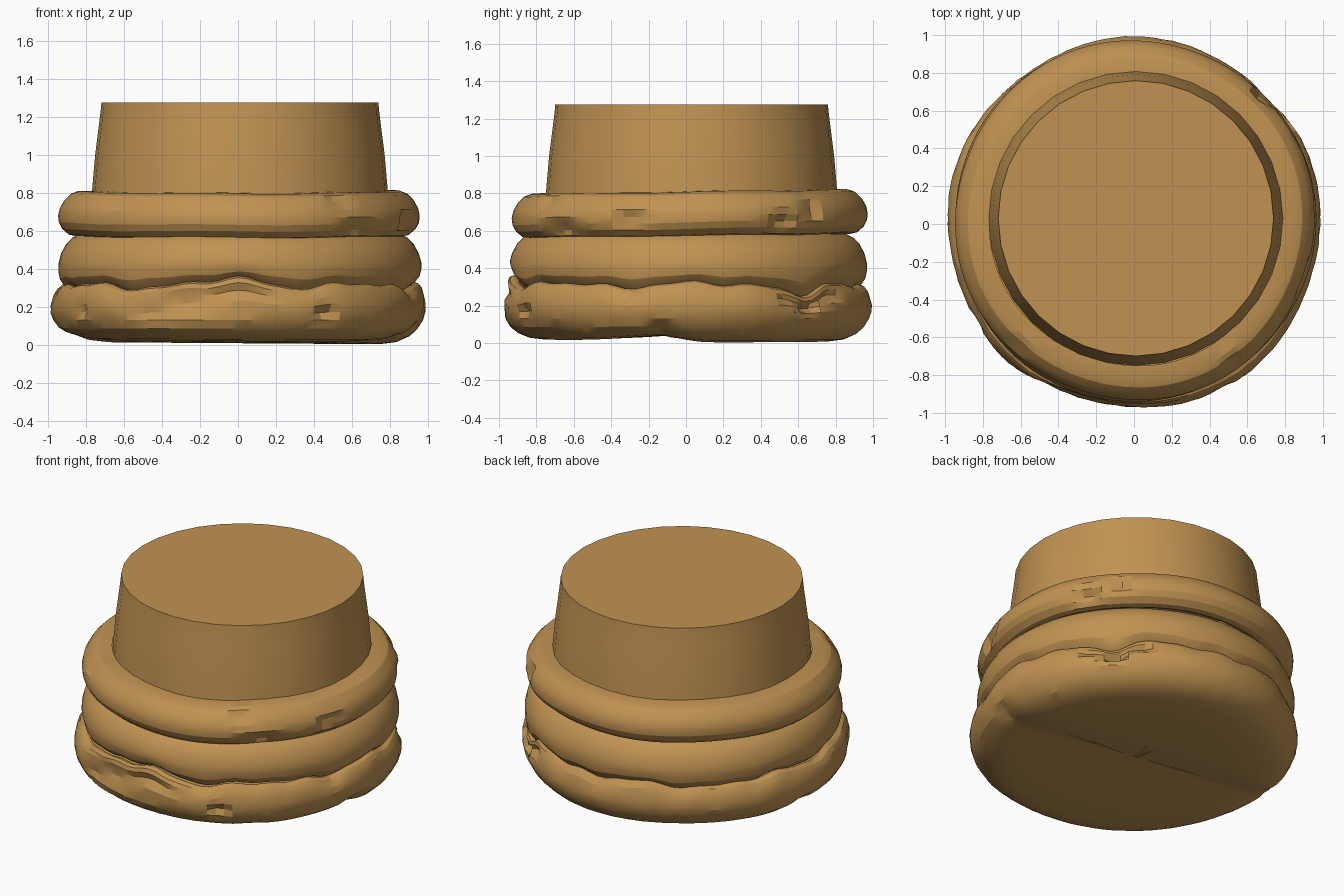
import bpy, bmesh, math, random
from math import sin, cos, radians, exp, pi

if "Cube" in bpy.data.objects:
    bpy.data.objects.remove(bpy.data.objects["Cube"])

random.seed(4)
stone = bpy.data.materials.new("tan stone")
stone.diffuse_color = (0.53, 0.29, 0.085, 1)
stone.use_nodes = True
stone.node_tree.nodes["Principled BSDF"].inputs["Base Color"].default_value = stone.diffuse_color


def gap(a, b):
    """Smallest difference of two angles."""
    return (a - b + pi) % (2 * pi) - pi


def lathe(name, rows, sides, centre, warp=None, cap_top=False, cap_bottom=False):
    """Spin (radius, z) rows round a centre; warp(angle, r, z) -> (r, z)."""
    bm = bmesh.new()
    rings = []
    for r, z in rows:
        ring = []
        for i in range(sides):
            a = 2 * pi * i / sides
            rr, zz = warp(a, r, z) if warp else (r, z)
            ring.append(bm.verts.new((centre[0] + rr * cos(a), centre[1] + rr * sin(a), zz)))
        rings.append(ring)
    for lo, hi in zip(rings, rings[1:]):
        for i in range(sides):
            j = (i + 1) % sides
            bm.faces.new((lo[i], lo[j], hi[j], hi[i]))
    for use, ring in ((cap_top, rings[-1]), (cap_bottom, rings[0][::-1])):
        if use:
            bm.faces.new(ring)
    mesh = bpy.data.meshes.new(name)
    bm.to_mesh(mesh)
    bm.free()
    ob = bpy.data.objects.new(name, mesh)
    bpy.context.collection.objects.link(ob)
    mesh.materials.append(stone)
    bpy.context.view_layer.objects.active = ob
    ob.select_set(True)
    bpy.ops.object.shade_smooth_by_angle(angle=radians(20))
    ob.select_set(False)
    return ob


def dented(a, z, dents):
    """Total depth of the chips at this angle and height."""
    return sum(d * exp(-(gap(a, radians(deg)) / radians(w)) ** 2 - ((z - zc) / h) ** 2)
               for deg, zc, w, h, d in dents)


def wave(a):
    """Height of the worn seam between the two lower rolls."""
    front = exp(-(gap(a, radians(-90)) / 0.22) ** 2)
    chip = exp(-(gap(a, radians(44)) / 0.16) ** 2)
    return (0.012 * sin(7 * a + 1) + 0.009 * sin(13 * a + 2) + 0.006 * sin(23 * a)
            + 0.035 * front - 0.05 * chip)


# chips as (angle, height, angular width, height width, depth)
low_dents = [(-108, 0.22, 14, 0.06, 0.055), (-118, 0.16, 7, 0.03, 0.03),
             (-88, 0.25, 10, 0.018, 0.03), (-62, 0.17, 3.5, 0.035, 0.05),
             (-148, 0.18, 3, 0.03, 0.035), (-50, 0.06, 4, 0.02, 0.02),
             (43, 0.22, 4, 0.04, 0.09), (53, 0.25, 4, 0.03, 0.05),
             (34, 0.25, 3, 0.03, 0.04), (-8, 0.07, 3.5, 0.04, 0.05),
             (172, 0.07, 4, 0.03, 0.03), (-17, 0.3, 3, 0.03, 0.02)]
top_dents = [(-17, 0.67, 2.6, 0.025, 0.04), (32, 0.64, 4, 0.04, 0.06),
             (-47, 0.62, 5, 0.03, 0.05), (-55, 0.76, 3, 0.03, 0.04),
             (-22, 0.66, 2.5, 0.04, 0.04), (-133, 0.77, 2.5, 0.025, 0.03),
             (44, 0.7, 3, 0.05, 0.05), (3, 0.7, 2, 0.015, 0.02)]


def warp_low(a, r, z):
    out = max(0, (r - 0.7) / 0.3)
    lift = wave(a) * max(0, min(1, (z - 0.14) / 0.15))
    rr = r - dented(a, z, low_dents) * min(1, out * 2)
    rr += 0.008 * sin(5 * a) * out + random.uniform(-0.003, 0.003) * out
    if z < 0.1:  # ridge crossing the underside
        d = r * sin(a) + 0.15 * r * cos(a) - 0.02
        fade = 1 - z / 0.1
        lift += fade * (0.03 * exp(-(d / (0.3 if d < 0 else 0.12)) ** 2) - 0.008 * r * cos(a)
                        + (0.008 if d < 0 else -0.004))
    return rr, max(0, z + lift)


def warp_mid(a, r, z):
    low = max(0, min(1, (0.46 - z) / 0.17))
    front = exp(-(gap(a, radians(-100)) / 0.3) ** 2)
    return r + 0.006 * sin(3 * a + 1) - 0.02 * front * low, z + wave(a) * low


def warp_top(a, r, z):
    rr = r - (dented(a, z, top_dents) if r > 0.85 else 0)
    return rr + 0.005 * sin(4 * a), z + 0.014 * r * sin(a) + 0.003 * sin(6 * a)


# bottom roll with its worn underside and lip
lathe("lower_roll",
      [(0.02, 0.012), (0.2, 0.012), (0.4, 0.012), (0.6, 0.012), (0.76, 0.012), (0.84, 0.022),
       (0.905, 0.05), (0.945, 0.085), (0.972, 0.13), (0.984, 0.17), (0.986, 0.21),
       (0.978, 0.25), (0.966, 0.28), (0.95, 0.302), (0.925, 0.312), (0.905, 0.308)],
      120, (0, 0), warp_low, cap_bottom=True)

# middle roll
lathe("middle_roll",
      [(0.9, 0.305), (0.925, 0.325), (0.947, 0.355), (0.956, 0.395), (0.955, 0.43),
       (0.942, 0.48), (0.915, 0.53), (0.88, 0.565), (0.845, 0.582)],
      96, (0.005, 0.015), warp_mid)

# upper roll, its flat shoulder meeting the shaft
lathe("upper_roll",
      [(0.835, 0.585), (0.86, 0.573), (0.895, 0.58), (0.93, 0.61), (0.948, 0.645),
       (0.952, 0.68), (0.943, 0.72), (0.92, 0.76), (0.885, 0.795), (0.85, 0.808),
       (0.77, 0.81)],
      96, (0.005, 0.02), warp_top)

# tapering shaft stub with a flat top
lathe("shaft",
      [(0.78, 0.79), (0.775, 0.85), (0.762, 1.0), (0.743, 1.15), (0.732, 1.24), (0.729, 1.275)],
      32, (0.01, 0.03), cap_top=True)
